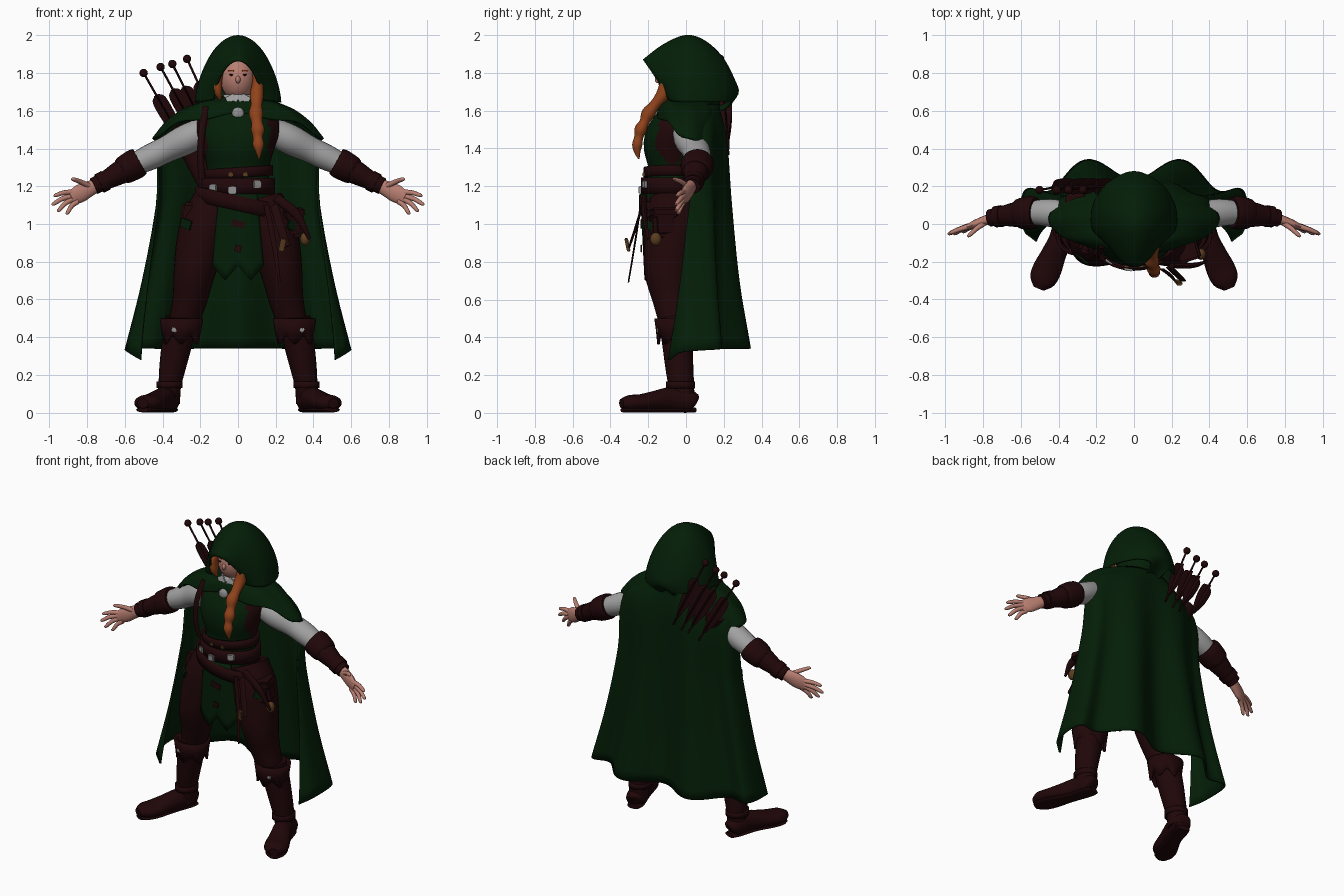
import bpy, bmesh, math
from mathutils import Vector, Matrix, Euler


def material(name, rgb):
    m = bpy.data.materials.new(name)
    m.diffuse_color = (*rgb, 1)
    return m


GREEN = material("forest_green_cloth", (0.0012, 0.013, 0.0022))
BROWN = material("dark_leather", (0.0145, 0.002, 0.0026))
SKIN = material("skin", (0.48, 0.21, 0.165))
WHITE = material("linen_white", (0.36, 0.36, 0.36))
HAIR = material("ginger_hair", (0.28, 0.055, 0.011))
STEEL = material("steel", (0.28, 0.28, 0.28))
BRASS = material("brass", (0.10, 0.045, 0.014))


def finish(name, bm, mats, thick=0.0):
    bmesh.ops.recalc_face_normals(bm, faces=bm.faces)
    me = bpy.data.meshes.new(name)
    bm.to_mesh(me)
    bm.free()
    for m in (mats if isinstance(mats, tuple) else (mats,)):
        me.materials.append(m)
    for p in me.polygons:
        p.use_smooth = True
    me.set_sharp_from_angle(angle=math.radians(45))
    ob = bpy.data.objects.new(name, me)
    bpy.context.scene.collection.objects.link(ob)
    if thick:
        mod = ob.modifiers.new("thickness", "SOLIDIFY")
        mod.thickness, mod.offset = thick, 0
    return ob


def spline(rows, k=4):
    """Catmull-Rom through tuples of any length."""
    P = [Vector(r) for r in rows]
    P = [2 * P[0] - P[1]] + P + [2 * P[-1] - P[-2]]
    out = []
    for i in range(1, len(P) - 2):
        a, b, c, d = P[i - 1:i + 3]
        for j in range(k):
            t = j / k
            out.append(0.5 * (2 * b + (c - a) * t + (2 * a - 5 * b + 4 * c - d) * t * t
                              + (3 * b - a - 3 * c + d) * t ** 3))
    return out + [P[-2]]


def grid(name, rows, mats, closed=False, cap=False, thick=0.0):
    bm = bmesh.new()
    V = [[bm.verts.new(p) for p in r] for r in rows]
    n = len(V[0])
    for a, b in zip(V, V[1:]):
        for i in range(n if closed else n - 1):
            j = (i + 1) % n
            bm.faces.new((a[i], a[j], b[j], b[i]))
    if cap:
        bm.faces.new(V[0])
        bm.faces.new(V[-1])
    return finish(name, bm, mats, thick)


def tube(name, path, mats, ref=(0, 1, 0), n=20, k=4):
    """Path of (x, y, z, sideways radius, radius along ref)."""
    pts, ref, rows = spline(path, k), Vector(ref), []
    for i, p in enumerate(pts):
        t = Vector(pts[min(i + 1, len(pts) - 1)][:3]) - Vector(pts[max(i - 1, 0)][:3])
        u = t.cross(ref).normalized()
        w = u.cross(t).normalized()
        c = Vector(p[:3])
        rows.append([c + u * max(p[3], .001) * math.cos(a) + w * max(p[4], .001) * math.sin(a)
                     for a in (2 * math.pi * q / n for q in range(n))])
    return grid(name, rows, mats, closed=True, cap=True)


def ball(name, loc, scale, mat):
    bm = bmesh.new()
    bmesh.ops.create_uvsphere(bm, u_segments=20, v_segments=12, radius=1,
                              matrix=Matrix.Translation(loc) @ Matrix.Diagonal((*scale, 1)))
    return finish(name, bm, mat)


def box(name, loc, size, mat, rot=(0, 0, 0)):
    bm = bmesh.new()
    bmesh.ops.create_cube(bm, size=1, matrix=Matrix.Diagonal((*size, 1)))
    bmesh.ops.bevel(bm, geom=bm.edges[:], offset=.2 * min(size), segments=2, affect='EDGES')
    bm.transform(Matrix.Translation(loc) @ Euler(rot).to_matrix().to_4x4())
    return finish(name, bm, mat)


def band(name, z0, z1, cx, cy, rx, ry, mat, tilt=0.0, jag=0.0, flare=0.0, n=48):
    """Closed strap around the body or a limb."""
    rows = []
    for z, e in ((z0, 0), ((z0 + z1) / 2, flare / 2), (z1, flare)):
        row = []
        for q in range(n):
            a = 2 * math.pi * q / n
            drop = jag * math.cos(a * 6) * (z == z0)
            row.append((cx + (rx + e) * math.cos(a), cy + (ry + e) * math.sin(a), z + tilt * math.cos(a) + drop))
        rows.append(row)
    return grid(name, rows, mat, closed=True, thick=0.014)


# torso: green tunic with leather sides and leather below the belt
torso = tube("tunic_body", [(0, -.06, .96, .19, .13), (0, -.07, 1.1, .2, .145), (0, -.08, 1.2, .17, .13),
                            (0, -.07, 1.3, .165, .13), (0, -.075, 1.42, .2, .15), (0, -.05, 1.5, .22, .14),
                            (0, -.02, 1.57, .2, .115), (0, 0, 1.64, .09, .085)], (GREEN, BROWN), n=40)
for p in torso.data.polygons:
    p.material_index = int(p.center.z < 1.13 or (abs(p.center.x) > .165 and p.center.z < 1.58))

# front tunic panel with two points
rows = []
for i in range(9):
    v = i / 8
    row = []
    for j in range(-8, 9):
        u = j / 8
        bottom = .78 - .08 * (1 - abs(2 * abs(u) - 1))
        row.append(((.1 + .035 * v) * u, -.238 + .02 * v + .02 * u * u, 1.16 + (bottom - 1.16) * v))
    rows.append(row)
grid("tunic_front_panel", rows, GREEN, thick=.01)
for z, w in ((1.0, .07), (.87, .035)):
    box("panel_patch", (0, -.237, z), (w, .008, .035), BROWN, (0, .25, 0))

# belts, buckles and studs
band("waist_belt", 1.16, 1.245, 0, -.08, .19, .152, BROWN)
band("waist_sash", 1.245, 1.3, 0, -.075, .178, .142, BROWN, tilt=.012)
band("slung_belt", 1.07, 1.15, 0, -.075, .222, .166, BROWN, tilt=-.05)
for x, z in ((-.13, 1.19), (-.03, 1.18), (.1, 1.21)):
    box("belt_buckle", (x, -.08 - .16 * math.sqrt(1 - (x / .19) ** 2), z), (.045, .022, .04), STEEL, (0, 0, x * 4))
for x in (-.04, .04):
    box("belt_stud", (x, -.222, 1.262), (.025, .016, .02), BRASS)

# hip pouches, straps and small trinkets
box("large_pouch", (.28, -.12, 1.0), (.1, .13, .15), BROWN, (0, -.15, .3))
box("pouch_flap", (.282, -.125, 1.055), (.115, .145, .05), BROWN, (0, -.15, .3))
box("small_pouch", (-.25, -.1, 1.06), (.08, .11, .11), BROWN, (0, .15, -.3))
ball("pouch_clasp", (.355, -.16, .92), (.026, .03, .035), BRASS)
for x, z in ((.29, .99), (-.275, 1.0)):
    box("hip_cloth_patch", (x, -.185, z), (.07, .012, .05), GREEN, (0, .3, x * 2.5))
tube("long_hanging_strap", [(.15, -.24, 1.1, .014, .005), (.19, -.27, .9, .014, .005),
                            (.22, -.305, .69, .006, .004)], BROWN, n=8)
tube("short_hanging_strap", [(.19, -.23, 1.1, .022, .007), (.23, -.27, .97, .022, .007),
                             (.26, -.3, .88, .018, .006)], BROWN, n=8)
box("strap_tip", (.235, -.31, .89), (.03, .018, .07), BRASS, (.2, .2, 0))
tube("knife_sheath", [(.2, -.22, 1.14, .025, .014), (.31, -.22, 1.05, .024, .014),
                      (.38, -.2, .92, .008, .006)], BROWN, n=12)

# head, hair, collar
ball("head", (0, -.04, 1.775), (.095, .11, .125), SKIN)
ball("nose", (0, -.148, 1.765), (.013, .017, .02), SKIN)
tube("neck", [(0, -.03, 1.58, .055, .05), (0, -.03, 1.72, .055, .05)], SKIN)
ball("hair_cap", (0, -.022, 1.81), (.104, .108, .115), HAIR)
band("linen_collar", 1.62, 1.685, 0, -.035, .075, .085, WHITE, flare=-.004)
for s in (-1, 1):
    ball("eye", (s * .036, -.143, 1.79), (.011, .005, .005), BROWN)
    box("brow", (s * .038, -.139, 1.812), (.036, .008, .008), HAIR, (0, 0, s * .35))
    box("collar_flap", (s * .03, -.125, 1.65), (.05, .012, .07), WHITE, (-.2, s * .5, 0))
tube("side_lock", [(-.085, -.09, 1.82, .012, .02), (-.108, -.1, 1.76, .024, .035),
                   (-.105, -.1, 1.7, .022, .03), (-.095, -.09, 1.66, .008, .01)], HAIR, n=14)
tube("braid", [(.085, -.09, 1.82, .012, .02), (.103, -.1, 1.76, .026, .035), (.1, -.12, 1.69, .036, .036),
               (.098, -.165, 1.63, .03, .028), (.095, -.2, 1.585, .038, .036), (.1, -.22, 1.54, .029, .026),
               (.105, -.24, 1.5, .036, .033), (.105, -.25, 1.46, .026, .024), (.108, -.258, 1.42, .03, .027),
               (.11, -.258, 1.385, .018, .018), (.112, -.25, 1.345, .004, .004)], HAIR, n=16)

# hood: arches from the brim to the back (top y, top z, bottom y, bottom z, half width)
rows = []
for yt, zt, yb, zb, w in spline([(-.225, 1.866, -.09, 1.66, .125), (-.12, 1.945, -.07, 1.65, .178),
                                 (0, 1.995, -.02, 1.645, .218), (.1, 1.965, .07, 1.645, .22),
                                 (.19, 1.88, .15, 1.645, .19), (.25, 1.77, .21, 1.65, .14),
                                 (.272, 1.69, .24, 1.64, .07), (.2, 1.63, .19, 1.6, .05),
                                 (.07, 1.6, .07, 1.57, .04)], 4):
    row = []
    for q in range(33):
        a = math.pi * q / 32
        s = math.sin(a)
        row.append((-w * math.cos(a), yb + (yt - yb) * s ** 1.5, zb + (zt - zb) * s ** 1.32))
    rows.append(row)
grid("hood", rows, GREEN, thick=.012)
band("hood_base", 1.58, 1.74, 0, .055, .125, .11, GREEN, flare=.02)

# shoulder mantle, shorter at the front
rows = []
for r, ry, d in spline([(.11, .1, 0), (.2, .115, .03), (.3, .135, .075), (.385, .145, .145), (.45, .15, .23)], 4):
    row = []
    for q in range(64):
        a = 2 * math.pi * q / 64
        front = max(0, -math.cos(a)) ** 1.3
        row.append((r * math.sin(a), .025 + ry * math.cos(a) * (1 + .17 * front + .03 * math.cos(a * 9) * d * 4),
                    1.67 - d * (1 - .6 * front) + .012 * math.cos(a * 8) * d * 4))
    rows.append(row)
grid("shoulder_mantle", rows, GREEN, closed=True, thick=.012)
ball("cloak_brooch", (0, -.155, 1.585), (.032, .018, .034), STEEL)
ball("brooch_drop", (0, -.165, 1.548), (.02, .014, .016), STEEL)

# long cape wrapping the back, folds deepen towards the hem
rows = []
prof = spline([(1.63, .18, .12), (1.45, .4, .16), (1.1, .43, .175), (.7, .505, .2), (.34, .595, .245)], 6)
for i, (z, w, d) in enumerate(prof):
    v = i / (len(prof) - 1)
    row = []
    for q in range(-60, 61):
        t = q / 60
        a = math.radians(74 + 46 * v) * t
        fold = -.055 * v ** 1.3 * math.cos(a * 7.2) * max(0, 1 - abs(t) ** 4)
        c = math.copysign(abs(math.cos(a)) ** .8, math.cos(a))
        row.append((w * math.sin(a) * (1 + fold * .3), .05 + d * c + fold * (.45 + .7 * abs(c)),
                    z - .06 * v ** 3 * t ** 6))
    rows.append(row)
grid("long_cape", rows, GREEN, thick=.012)

# quiver under the cape and arrows poking out
tube("quiver", [(-.14, .09, 1.16, .045, .04), (-.22, .11, 1.33, .055, .045), (-.31, .13, 1.52, .06, .05)], BROWN)
tube("quiver_strap", [(-.17, -.12, 1.62, .018, .008), (-.19, -.165, 1.5, .018, .008),
                      (-.2, -.165, 1.36, .018, .008), (-.19, -.14, 1.24, .018, .008)], BROWN, n=10)
for tx, tz, lean in ((-.5, 1.8, .52), (-.41, 1.832, .5), (-.348, 1.848, .47), (-.27, 1.875, .43)):
    tip = Vector((tx, .18, tz))
    dr = Vector((-math.sin(lean), -.09, math.cos(lean))).normalized()
    at = lambda k: tip - dr * k
    tube("arrow_shaft", [(*at(0), .006, .006), (*at(.5), .006, .006)], BROWN, n=8)
    ball("arrow_knob", tip, (.022, .022, .022), BROWN)
    for ref in ((0, 1, 0), (1, 0, .5)):
        tube("arrow_fletching", [(*at(.135), .012, .004), (*at(.17), .038, .004), (*at(.3), .036, .004),
                                 (*at(.43), .01, .004)], BROWN, ref=ref, n=8)

for s, side in ((-1, "right_"), (1, "left_")):
    # legs and boots
    tube(side + "trouser_leg", [(s * .12, -.06, 1.12, .12, .13), (s * .165, -.075, 1.0, .138, .145),
                                (s * .2, -.085, .88, .13, .14), (s * .232, -.095, .74, .11, .124),
                                (s * .255, -.08, .6, .092, .097), (s * .295, -.06, .45, .075, .075)], BROWN, n=28)
    tube(side + "boot_shaft", [(s * .3, -.06, .5, .085, .085), (s * .325, -.045, .36, .08, .08),
                               (s * .347, -.035, .24, .07, .074), (s * .362, -.025, .14, .06, .068),
                               (s * .367, -.02, .05, .06, .066)], BROWN, n=24)
    tube(side + "boot_foot", [(s * .358, .042, .05, .04, .04), (s * .365, .02, .06, .057, .06),
                              (s * .39, -.08, .07, .06, .066), (s * .425, -.16, .062, .066, .056),
                              (s * .46, -.24, .053, .076, .046), (s * .487, -.3, .052, .068, .042),
                              (s * .505, -.342, .05, .03, .025)], BROWN, ref=(0, 0, 1), n=24)
    tube(side + "boot_sole", [(s * .357, .046, .015, .04, .014), (s * .37, 0, .015, .052, .014),
                              (s * .41, -.12, .015, .05, .014), (s * .46, -.24, .015, .066, .014),
                              (s * .487, -.3, .015, .058, .014), (s * .503, -.335, .015, .03, .012)],
         BROWN, ref=(0, 0, 1), n=16)
    band(side + "boot_cuff", .385, .5, s * .3, -.06, .092, .085, BROWN, jag=.022, flare=.016)
    band(side + "ankle_strap", .13, .165, s * .362, -.03, .062, .07, BROWN)
    box(side + "boot_buckle", (s * .335, -.146, .44), (.03, .02, .026), STEEL, (0, .4, 0))

    # sleeves and bracers
    tube(side + "linen_sleeve", [(s * .17, 0, 1.5, .07, .07), (s * .27, .02, 1.45, .085, .08),
                                 (s * .38, .05, 1.395, .075, .07), (s * .47, .06, 1.352, .072, .068),
                                 (s * .58, .06, 1.3, .055, .055)], WHITE, ref=(0, 0, 1), n=24)
    tube(side + "bracer", [(s * .55, .058, 1.315, .075, .07), (s * .63, .05, 1.27, .066, .062),
                           (s * .7, .042, 1.232, .052, .05), (s * .765, .032, 1.2, .045, .045)],
         BROWN, ref=(0, 0, 1), n=24)
    tube(side + "bracer_cuff", [(s * .52, .06, 1.332, .08, .074), (s * .545, .06, 1.318, .088, .08),
                                (s * .6, .055, 1.287, .082, .075), (s * .62, .052, 1.276, .07, .066)],
         BROWN, ref=(0, 0, 1), n=24)
    tube(side + "wrist_strap", [(s * .7, .042, 1.232, .058, .055), (s * .735, .038, 1.214, .056, .054)],
         BROWN, ref=(0, 0, 1))

    # open hands with spread fingers
    tube(side + "palm", [(s * .74, .033, 1.21, .028, .034), (s * .79, .018, 1.185, .026, .042),
                         (s * .84, 0, 1.16, .022, .048), (s * .885, -.018, 1.138, .014, .036)],
         SKIN, ref=(0, 0, 1), n=16)
    for name, bx, bz, ex, ez, ey in (("thumb", .785, 1.2, .885, 1.235, -.06), ("index_finger", .865, 1.17, .978, 1.15, -.045),
                                     ("middle_finger", .875, 1.15, .988, 1.105, -.05),
                                     ("ring_finger", .87, 1.135, .96, 1.072, -.05),
                                     ("little_finger", .85, 1.12, .915, 1.058, -.04)):
        mx, mz = (bx + ex) / 2, (bz + ez) / 2 + .006
        by = .01 if name == "thumb" else -.01
        tube(side + name, [(s * bx, by, bz, .015, .015), (s * mx, (by + ey) / 2, mz, .013, .013),
                           (s * (ex - .012), ey, ez + .002, .01, .01), (s * ex, ey - .002, ez, .003, .003)],
             SKIN, ref=(0, 0, 1), n=10)
